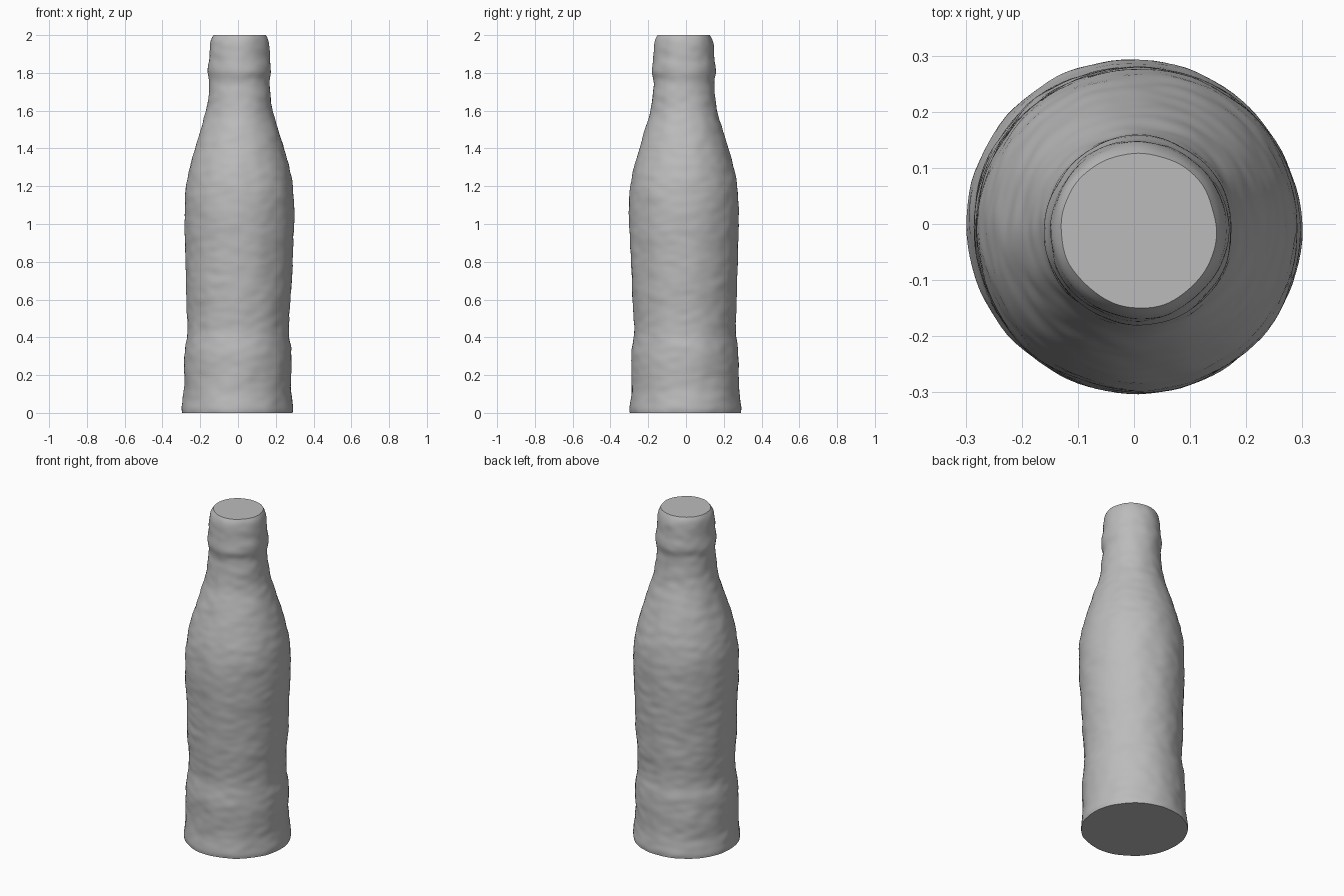
import bpy, bmesh, math
from mathutils import Vector, noise

cube = bpy.data.objects.get("Cube")
if cube:
    bpy.data.objects.remove(cube, do_unlink=True)

# Plain grey material
grey = bpy.data.materials.new("plain grey")
grey.use_nodes = True
colour = (0.5, 0.5, 0.5, 1)
grey.diffuse_color = colour
grey.node_tree.nodes["Principled BSDF"].inputs["Base Color"].default_value = colour

# Bottle profile: height, radius
PROFILE = [(0, .293), (.02, .296), (.06, .291), (.12, .284), (.25, .284),
           (.34, .280), (.42, .270), (.50, .270), (.65, .278), (.85, .284),
           (1.0, .290), (1.12, .289), (1.2, .283), (1.3, .264), (1.4, .236),
           (1.5, .205), (1.6, .177), (1.7, .164), (1.76, .160), (1.81, .167),
           (1.88, .160), (1.94, .157), (1.98, .149), (2.0, .138)]
SIDES, STEPS = 96, 160


def radius_at(z):
    """Smooth interpolation along the profile."""
    for i in range(len(PROFILE) - 1):
        (z0, r0), (z1, r1) = PROFILE[i], PROFILE[i + 1]
        if z <= z1:
            before, after = PROFILE[max(i - 1, 0)], PROFILE[min(i + 2, len(PROFILE) - 1)]
            m0 = (r1 - before[1]) / (z1 - before[0]) * (z1 - z0)
            m1 = (after[1] - r0) / (after[0] - z0) * (z1 - z0)
            t = (z - z0) / (z1 - z0)
            return (r0 + m0 * t + (3 * (r1 - r0) - 2 * m0 - m1) * t ** 2
                    + (2 * (r0 - r1) + m0 + m1) * t ** 3)
    return PROFILE[-1][1]


# Hand-worked wall with small dents and a slight lean
bm = bmesh.new()
rings = []
for k in range(STEPS + 1):
    z = 2 * k / STEPS
    lean = min(z, 1)
    ring = []
    for s in range(SIDES):
        a = 2 * math.pi * s / SIDES
        out = Vector((math.cos(a), math.sin(a), 0))
        p = out * radius_at(z) + Vector((0, 0, z))
        dent = .004 * noise.noise(p * 8) + .003 * noise.noise(Vector((p.x * 16, p.y * 16, z * 24)))
        p += out * dent + Vector((-.004 + .012 * lean, -.002 - .009 * lean, 0))
        ring.append(bm.verts.new(p))
    rings.append(ring)
for low, high in zip(rings, rings[1:]):
    for s in range(SIDES):
        t = (s + 1) % SIDES
        bm.faces.new((low[s], low[t], high[t], high[s]))

# Flat base and flat closed mouth
bm.faces.new(rings[0][::-1])
bm.faces.new(rings[-1])

mesh = bpy.data.meshes.new("bottle")
bm.to_mesh(mesh)
bm.free()
mesh.materials.append(grey)
bottle = bpy.data.objects.new("bottle", mesh)
bpy.context.collection.objects.link(bottle)
bpy.context.view_layer.objects.active = bottle
bottle.select_set(True)
bpy.ops.object.shade_smooth_by_angle(angle=math.radians(40))
